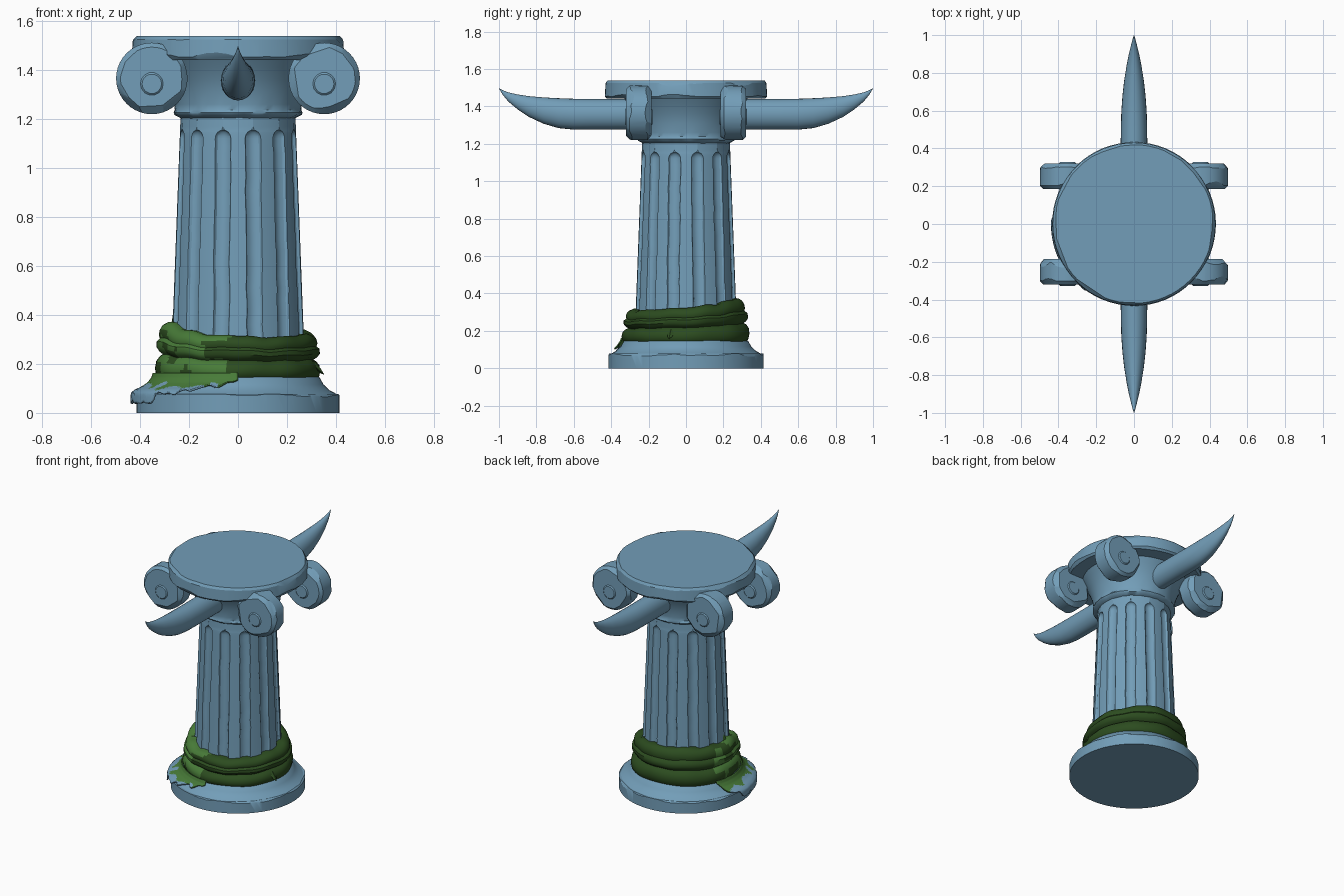
import bpy, bmesh, math, random
from mathutils import Vector, Matrix, noise

if "Cube" in bpy.data.objects:
    bpy.data.objects.remove(bpy.data.objects["Cube"])

random.seed(4)


def material(name, rgb):
    m = bpy.data.materials.new(name)
    m.diffuse_color = (*rgb, 1)
    m.use_nodes = True
    m.node_tree.nodes["Principled BSDF"].inputs["Base Color"].default_value = m.diffuse_color
    return m


STONE = material("blue stone", (0.17, 0.34, 0.48))
DARK = material("dark moss", (0.025, 0.072, 0.014))
LIGHT = material("light moss", (0.065, 0.2, 0.04))


def finish(name, bm, mats, angle=32):
    bmesh.ops.recalc_face_normals(bm, faces=bm.faces)
    me = bpy.data.meshes.new(name)
    bm.to_mesh(me)
    bm.free()
    ob = bpy.data.objects.new(name, me)
    bpy.context.collection.objects.link(ob)
    for m in mats:
        me.materials.append(m)
    bpy.ops.object.select_all(action='DESELECT')
    ob.select_set(True)
    bpy.context.view_layer.objects.active = ob
    bpy.ops.object.shade_smooth_by_angle(angle=math.radians(angle))
    return ob


def loft(rings, closed=True, caps=True):
    """Skin a list of point rings."""
    bm = bmesh.new()
    vs = [[bm.verts.new(p) for p in r] for r in rings]
    n = len(vs[0])
    for a, b in zip(vs, vs[1:]):
        for i in range(n if closed else n - 1):
            j = (i + 1) % n
            bm.faces.new((a[i], a[j], b[j], b[i]))
    if caps:
        bm.faces.new(vs[0])
        bm.faces.new(vs[-1])
    return bm


def polar(r, t, z):
    return Vector((r * math.cos(t), r * math.sin(t), z))


def lathe(profile, seg=64):
    return loft([[polar(r, math.tau * i / seg, z) for i in range(seg)]
                 for r, z in profile])


def chip_rim(bm, r, z, up, count, depth):
    """Slice small flat chips from a convex rim."""
    for _ in range(count):
        t = random.uniform(0, math.tau)
        n = polar(1, t + random.uniform(-.12, .12), up * random.uniform(.5, 1.3)).normalized()
        p = polar(r, t, z) - n * random.uniform(.3, 1) * depth
        res = bmesh.ops.bisect_plane(bm, geom=bm.verts[:] + bm.edges[:] + bm.faces[:],
                                     plane_co=p, plane_no=n, clear_outer=True)
        edges = [e for e in res['geom_cut'] if isinstance(e, bmesh.types.BMEdge)]
        bmesh.ops.holes_fill(bm, edges=edges, sides=0)


# Base: chipped plinth and curved foot
bm = lathe([(.415, 0), (.415, .078)])
chip_rim(bm, .415, .078, 1, 22, .008)
finish("plinth", bm, [STONE])
finish("foot", lathe([(.405, .06), (.403, .077), (.375, .092), (.35, .115),
                      (.333, .145), (.29, .17)]), [STONE])

# Fluted shaft: twelve round-topped grooves
rings = []
zs = [.16 + .05 * k for k in range(19)] + [1.09, 1.12, 1.13, 1.138, 1.146, 1.151, 1.155, 1.17, 1.23]
for z in zs:
    r = .273 - .038 * (z - .2)
    w = .033 * math.sqrt(max(0, 1 - (max(0, z - 1.12) / .0355) ** 2)) + .0003
    ring = []
    for k in range(12):
        t0 = math.radians(15 + 30 * k)
        jit = random.uniform(-.0025, .0025) if z < 1.1 else 0
        for u in (-1, -.85, -.45, 0, .45, .85, 1):
            d = .65 * w * math.sqrt(1 - u * u)
            ring.append(polar(r - d, t0 + (u * w + jit) / r, z))
        ring.append(polar(r, t0 + math.radians(15), z))
    rings.append(ring)
finish("fluted_shaft", loft(rings), [STONE], 30)

# Capital neck with a worn bead at its bottom
rings = []
for r, z in [(.225, 1.2), (.258, 1.217), (.264, 1.226), (.258, 1.238), (.26, 1.26),
             (.268, 1.31), (.285, 1.36), (.31, 1.41), (.335, 1.45)]:
    rings.append([polar(r + (random.uniform(-.003, .003) if z < 1.24 else 0),
                        math.tau * i / 64, z) for i in range(64)])
finish("capital_neck", loft(rings), [STONE], 40)

# Top slab
bm = lathe([(.422, 1.442), (.434, 1.454), (.43, 1.525), (.42, 1.54)])
chip_rim(bm, .432, 1.444, -1, 22, .014)
chip_rim(bm, .429, 1.538, 1, 26, .012)
finish("top_slab", bm, [STONE], 25)

# Four scroll discs with a central eye
for sx in (-1, 1):
    for sy in (-1, 1):
        place = Matrix.Translation((sx * .352, sy * .253, 1.366)) @ Matrix.Rotation(math.pi / 2, 4, 'X')
        bm = lathe([(.128, -.068), (.145, -.05), (.146, .05), (.128, .068)], 40)
        for s in (-1, 1):
            chip_rim(bm, .140, s * .062, s, 14, .015)
        bm.transform(place)
        finish("scroll_disc", bm, [STONE], 25)
        bm = lathe([(.04, -.074), (.049, -.066), (.049, .066), (.04, .074)], 14)
        bm.transform(Matrix.Translation((0, 0, -.022)) @ place)
        finish("scroll_eye", bm, [STONE], 25)

# Horns: distance, bottom, top, half width
horn = [(.2, 1.276, 1.44, .071), (.5, 1.276, 1.44, .070), (.6, 1.276, 1.441, .067),
        (.68, 1.284, 1.444, .061), (.76, 1.307, 1.448, .052), (.84, 1.344, 1.455, .039),
        (.9, 1.384, 1.464, .027), (.95, 1.426, 1.475, .015), (.98, 1.462, 1.487, .007),
        (1.0, 1.496, 1.498, .0008)]
for s in (-1, 1):
    rings = []
    for y, b, t, w in horn:
        ring = []
        for i in range(24):
            a = math.tau * i / 24
            v = math.sin(a)
            # the section sheers outward at its top as the horn turns up
            ring.append((w * math.cos(a), s * y, (b + t) / 2 + v * (t - b) / 2))
        rings.append(ring)
    finish("horn", loft(rings), [STONE], 50)

# Moss wrap: three stacked rolls with a slanted upper edge
profile = [(.27, .125), (.318, .133), (.335, .15), (.341, .175), (.337, .2), (.322, .218),
           (.308, .226), (.322, .236), (.332, .252), (.33, .272), (.315, .285),
           (.318, .297), (.314, .315), (.302, .332), (.282, .342), (.25, .34)]
seg = 110
rings = []
for r, z in profile:
    ring = []
    for i in range(seg):
        t = math.tau * i / seg
        top = .347 - .036 * math.cos(t - math.radians(300))
        top += .012 * noise.noise(polar(3, t, 0))
        top += .02 * math.exp(-((t - math.radians(195)) / .3) ** 2)
        zz = .13 + (z - .13) * (top - .13) / .215
        zz += .006 * noise.noise(polar(2.5, t, z * 5))
        ring.append(polar(r + .012 * noise.noise(polar(2, t, z * 8)), t, zz))
    rings.append(ring)
bm = loft(rings)
bm.normal_update()
for f in bm.faces:
    c = f.calc_center_median()
    if len(f.verts) > 4:
        continue
    t = math.atan2(c.y, c.x)
    score = 1.5 * math.cos(t - math.radians(217)) - 1.2
    score += 1.1 * noise.noise(c * 11) + .25 * abs(f.normal.z)
    f.material_index = 1 if score > 0 else 0
finish("moss_wrap", bm, [DARK, LIGHT], 40)

# Ragged moss drape on the foot, its lower drips the colour of stone
drape = [(.338, .158), (.345, .138), (.361, .117), (.387, .1), (.413, .088), (.428, .076), (.430, .035)]
rows, cols = 24, 64
grid = []
for j in range(rows + 1):
    row = []
    for i in range(cols + 1):
        a = i / cols
        t = math.radians(158 + 112 * a)
        reach = .62 + .5 * math.sin(math.pi * min(1, a * 1.25)) + .3 * noise.noise(Vector((a * 17, .3, 1.7)))
        reach *= min(1, .4 + 3 * (1 - a), .3 + 6 * a)
        s = min(.999, max(.05, reach * .92) * j / rows) * (len(drape) - 1)
        k = int(s)
        r, z = Vector(drape[k]).lerp(Vector(drape[k + 1]), s - k)
        row.append(polar(r + .006, t, z + .004))
    grid.append(row)
bm = loft(grid, closed=False, caps=False)
for f in bm.faces:
    c = f.calc_center_median()
    f.material_index = 0 if c.z > .106 + .03 * noise.noise(c * 16) else 1
ob = finish("moss_drape", bm, [LIGHT, STONE], 40)
mod = ob.modifiers.new("thickness", 'SOLIDIFY')
mod.thickness = .008
mod.offset = 0

# Small loose moss tufts at the edges
for t, r, z, dz in [(-.25, .335, .185, -.028), (3.25, .27, .375, .03), (3.6, .335, .15, -.03)]:
    c = polar(r, t, z)
    side = polar(1, t + math.pi / 2, 0)
    out = polar(.028 if dz < 0 else -.004, t, dz)
    rings = [[c + (side * math.cos(a) * .02 + Vector((0, 0, .014 * math.sin(a)))) * w + out * f
              for a in (0, 1.57, 3.14, 4.71)] for w, f in ((1, -.4), (.7, .5), (.05, 1))]
    finish("moss_tuft", loft(rings), [DARK if t < 0 else LIGHT])
